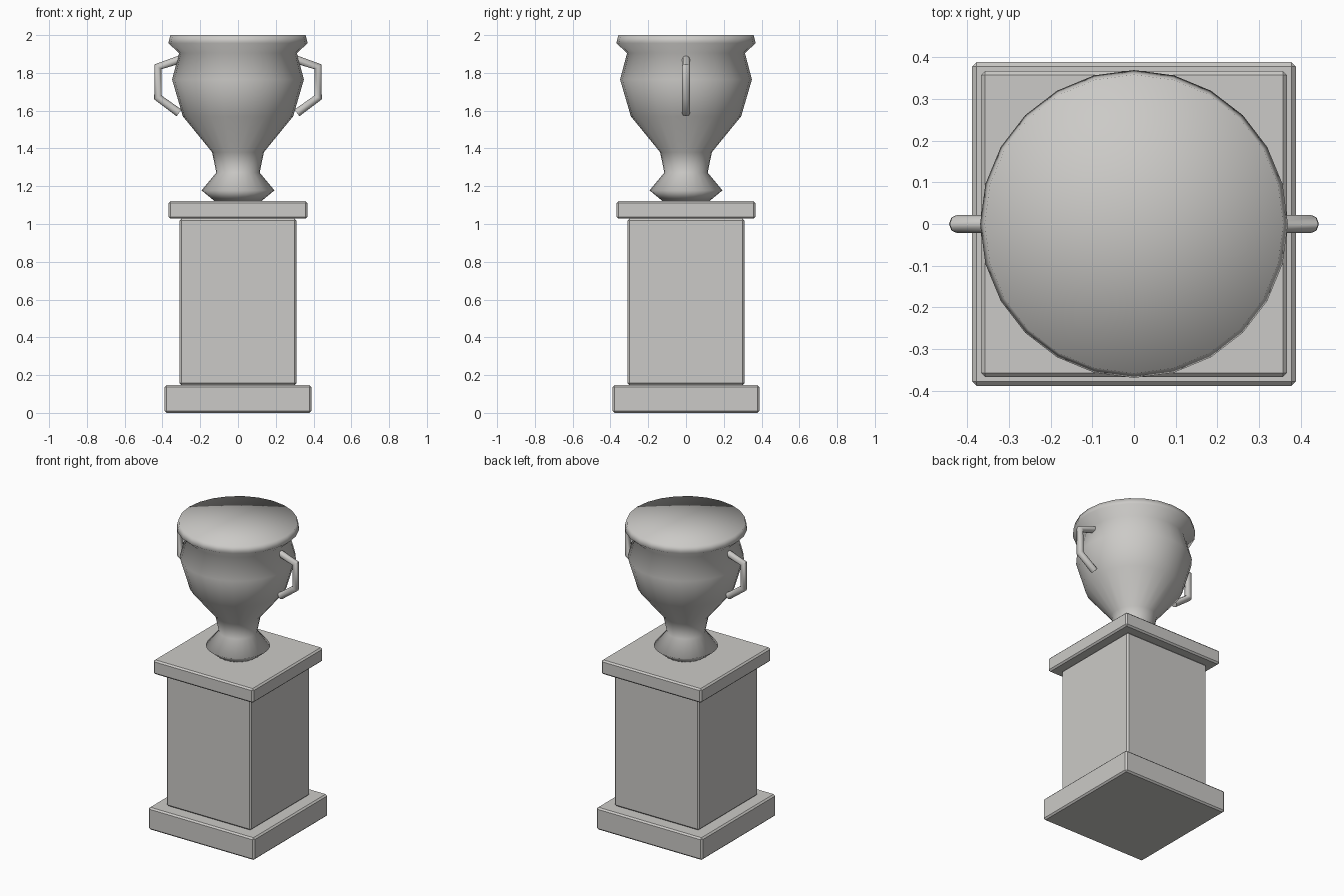
import bpy
import bmesh
from math import radians
from mathutils import Matrix

cube = bpy.data.objects.get("Cube")
if cube:
    bpy.data.objects.remove(cube, do_unlink=True)

# One pale stone colour for everything
stone = bpy.data.materials.new("pale_stone")
stone.use_nodes = True
stone.diffuse_color = (0.6, 0.59, 0.57, 1)
stone.node_tree.nodes["Principled BSDF"].inputs["Base Color"].default_value = (0.6, 0.59, 0.57, 1)


def add_object(name, data):
    obj = bpy.data.objects.new(name, data)
    bpy.context.collection.objects.link(obj)
    data.materials.append(stone)
    return obj


def activate(obj):
    bpy.ops.object.select_all(action='DESELECT')
    obj.select_set(True)
    bpy.context.view_layer.objects.active = obj


def block(name, half, bottom, top):
    """Square block with narrow chamfered edges."""
    mesh = bpy.data.meshes.new(name)
    bm = bmesh.new()
    size = Matrix.Diagonal((2 * half, 2 * half, top - bottom, 1))
    place = Matrix.Translation((0, 0, (bottom + top) / 2))
    bmesh.ops.create_cube(bm, size=1, matrix=place @ size)
    bmesh.ops.bevel(bm, geom=bm.edges[:], offset=0.01, segments=1, affect='EDGES')
    bm.to_mesh(mesh)
    bm.free()
    return add_object(name, mesh)


def lathe(name, profile, sides):
    """Spin a (radius, height) profile around the z axis."""
    mesh = bpy.data.meshes.new(name)
    bm = bmesh.new()
    verts = [bm.verts.new((r, 0, z)) for r, z in profile]
    edges = [bm.edges.new(pair) for pair in zip(verts, verts[1:])]
    bmesh.ops.spin(bm, geom=verts + edges, cent=(0, 0, 0), axis=(0, 0, 1),
                   angle=radians(360), steps=sides, use_duplicate=False)
    bmesh.ops.remove_doubles(bm, verts=bm.verts[:], dist=0.0005)
    bmesh.ops.recalc_face_normals(bm, faces=bm.faces[:])
    for face in bm.faces:
        face.smooth = True
    bm.to_mesh(mesh)
    bm.free()
    return add_object(name, mesh)


def handle(name, side):
    """Angular tube handle with mitred corners."""
    curve = bpy.data.curves.new(name, 'CURVE')
    curve.dimensions = '3D'
    curve.bevel_depth = 0.022
    curve.bevel_resolution = 2
    curve.use_fill_caps = True
    path = [(0.29, 1.877), (0.424, 1.832), (0.424, 1.67), (0.312, 1.588)]
    spline = curve.splines.new('POLY')
    spline.points.add(len(path) - 1)
    for point, (x, z) in zip(spline.points, path):
        point.co = (side * x, 0, z, 1)
    obj = add_object(name, curve)
    activate(obj)
    bpy.ops.object.convert(target='MESH')
    bpy.ops.object.shade_smooth_by_angle(angle=radians(50))


# Pedestal
block("pedestal_base", 0.388, 0.0, 0.147)
block("pedestal_shaft", 0.31, 0.147, 1.028)
block("pedestal_cap", 0.367, 1.028, 1.122)

# Urn with a closed top, from foot to rim
lathe("urn", [(0, 1.122), (0.125, 1.122), (0.193, 1.178), (0.115, 1.272),
              (0.137, 1.38), (0.292, 1.57), (0.349, 1.765), (0.312, 1.905),
              (0.369, 1.957), (0.358, 2.0), (0, 2.0)], 24)

# Handles on both sides
handle("left_handle", 1)
handle("right_handle", -1)
